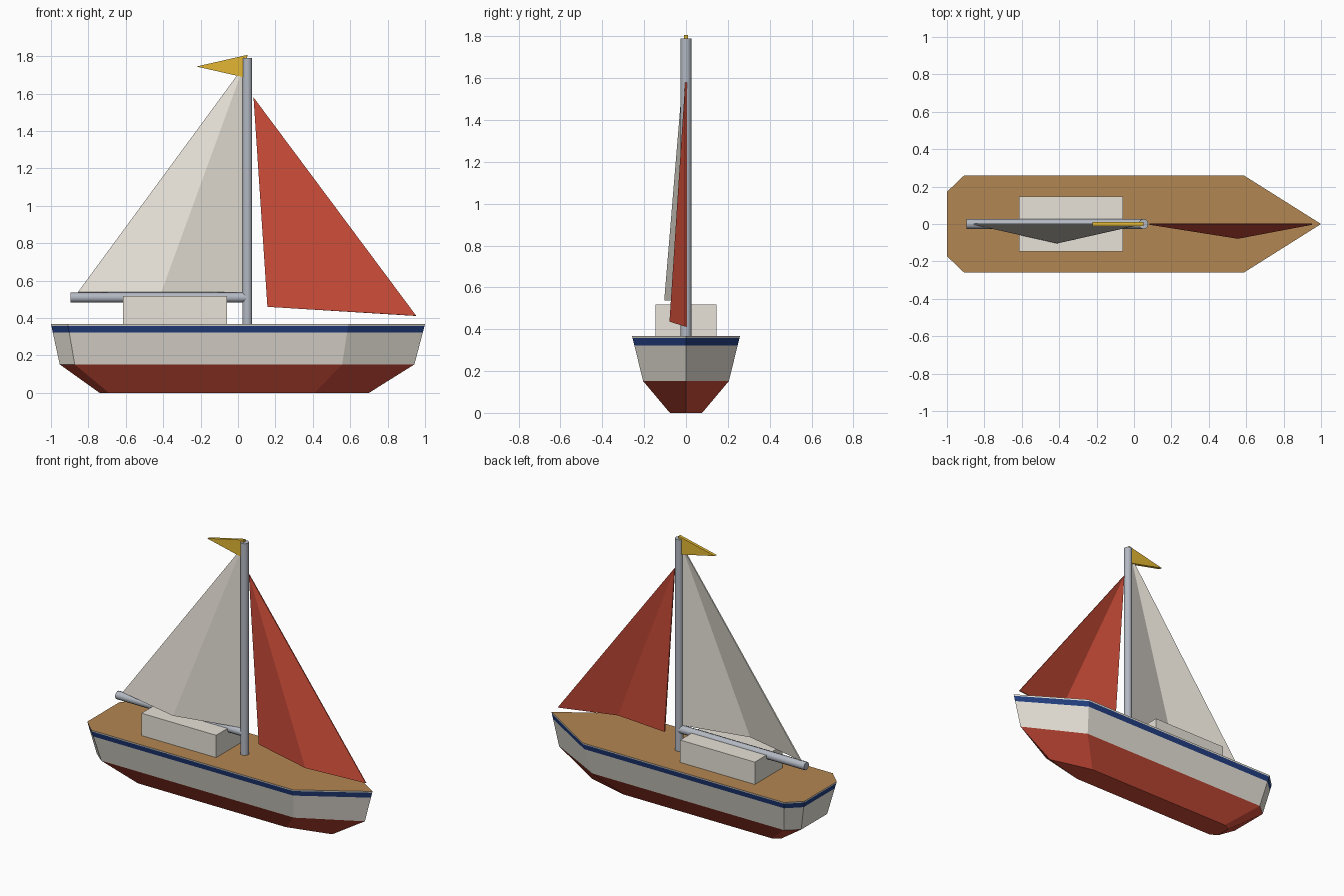
import bpy, bmesh, math
from mathutils import Vector

if "Cube" in bpy.data.objects:
    bpy.data.objects.remove(bpy.data.objects["Cube"])


def material(name, rgb):
    m = bpy.data.materials.new(name)
    m.diffuse_color = (*rgb, 1)
    m.use_nodes = True
    m.node_tree.nodes["Principled BSDF"].inputs["Base Color"].default_value = m.diffuse_color
    return m


WHITE = material("warm_white", (0.84, 0.80, 0.72))
RED = material("red", (0.62, 0.075, 0.041))
NAVY = material("navy", (0.016, 0.05, 0.22))
WOOD = material("deck_wood", (0.45, 0.24, 0.085))
METAL = material("spar_grey", (0.45, 0.48, 0.54))
GOLD = material("gold", (0.76, 0.47, 0.034))


def finish(name, bm, *mats):
    bmesh.ops.recalc_face_normals(bm, faces=bm.faces)
    me = bpy.data.meshes.new(name)
    bm.to_mesh(me)
    bm.free()
    for m in mats:
        me.materials.append(m)
    ob = bpy.data.objects.new(name, me)
    bpy.context.collection.objects.link(ob)
    return ob


def solidify(ob, thickness):
    mod = ob.modifiers.new("thickness", 'SOLIDIFY')
    mod.thickness = thickness
    mod.offset = 0


# Hull: half outlines (stern, quarter, shoulder, bow) lofted through levels
def outline(xs, ys, xq, xf, w, xb):
    half = [(xs, ys), (xq, w), (xf, w), (xb, 0)]
    return [Vector(p) for p in half + [(x, -y) for x, y in half[2::-1]]]


keel = outline(-0.74, 0.05, -0.69, 0.41, 0.077, 0.70)
water = outline(-0.953, 0.138, -0.873, 0.557, 0.205, 0.943)
rim = outline(-1.0, 0.172, -0.91, 0.59, 0.258, 1.0)
Z_WATER, Z_RIM = 0.152, 0.368
bm = bmesh.new()
rings = []
for z in (0, Z_WATER, 0.323, 0.358, Z_RIM):
    t = max(0, (z - Z_WATER) / (Z_RIM - Z_WATER))
    pts = keel if z == 0 else [a.lerp(b, t) for a, b in zip(water, rim)]
    rings.append([bm.verts.new((p.x, p.y, z)) for p in pts])
for band, (lo, hi) in enumerate(zip(rings, rings[1:])):
    for i in range(len(lo)):
        j = (i + 1) % len(lo)
        f = bm.faces.new((lo[i], lo[j], hi[j], hi[i]))
        f.material_index = (0, 1, 2, 1)[band]
bm.faces.new(rings[0]).material_index = 0
bm.faces.new(rings[-1]).material_index = 3
finish("hull", bm, RED, WHITE, NAVY, WOOD)

# Cabin block
bm = bmesh.new()
bmesh.ops.create_cube(bm, size=1)
for v in bm.verts:
    v.co = (-0.337 + v.co.x * 0.555, v.co.y * 0.294, 0.438 + v.co.z * 0.16)
finish("cabin", bm, WHITE)


# Mast and boom
def spar(name, a, b, r):
    a, b = Vector(a), Vector(b)
    bpy.ops.mesh.primitive_cylinder_add(vertices=10, radius=r, depth=(b - a).length,
                                        location=(a + b) / 2)
    ob = bpy.context.object
    ob.name = name
    ob.rotation_euler = (b - a).to_track_quat('Z', 'Y').to_euler()
    ob.data.materials.append(METAL)
    bpy.ops.object.shade_smooth_by_angle(angle=math.radians(50))


spar("mast", (0.05, 0, 0.35), (0.05, 0, 1.79), 0.027)
spar("boom", (-0.895, 0, 0.51), (0.05, 0, 0.51), 0.027)


# Sails: two triangles folded towards the front along a centre crease
def sail(name, head, tack, clew, belly, mat):
    bm = bmesh.new()
    mid = (Vector(tack) + Vector(clew)) / 2 + Vector((0, -belly, 0))
    h, t, c, m = [bm.verts.new(p) for p in (head, tack, clew, mid)]
    bm.faces.new((h, t, m))
    bm.faces.new((h, m, c))
    solidify(finish(name, bm, mat), 0.008)


sail("main_sail", (0.03, 0, 1.745), (0.035, 0, 0.538), (-0.855, 0, 0.538), 0.1, WHITE)
sail("jib", (0.083, 0, 1.58), (0.158, 0, 0.46), (0.952, 0, 0.412), 0.075, RED)

# Pennant at the masthead
bm = bmesh.new()
bm.faces.new([bm.verts.new(p) for p in
              ((0.05, 0, 1.807), (0.042, 0, 1.685), (-0.222, 0, 1.745))])
solidify(finish("pennant", bm, GOLD), 0.02)
